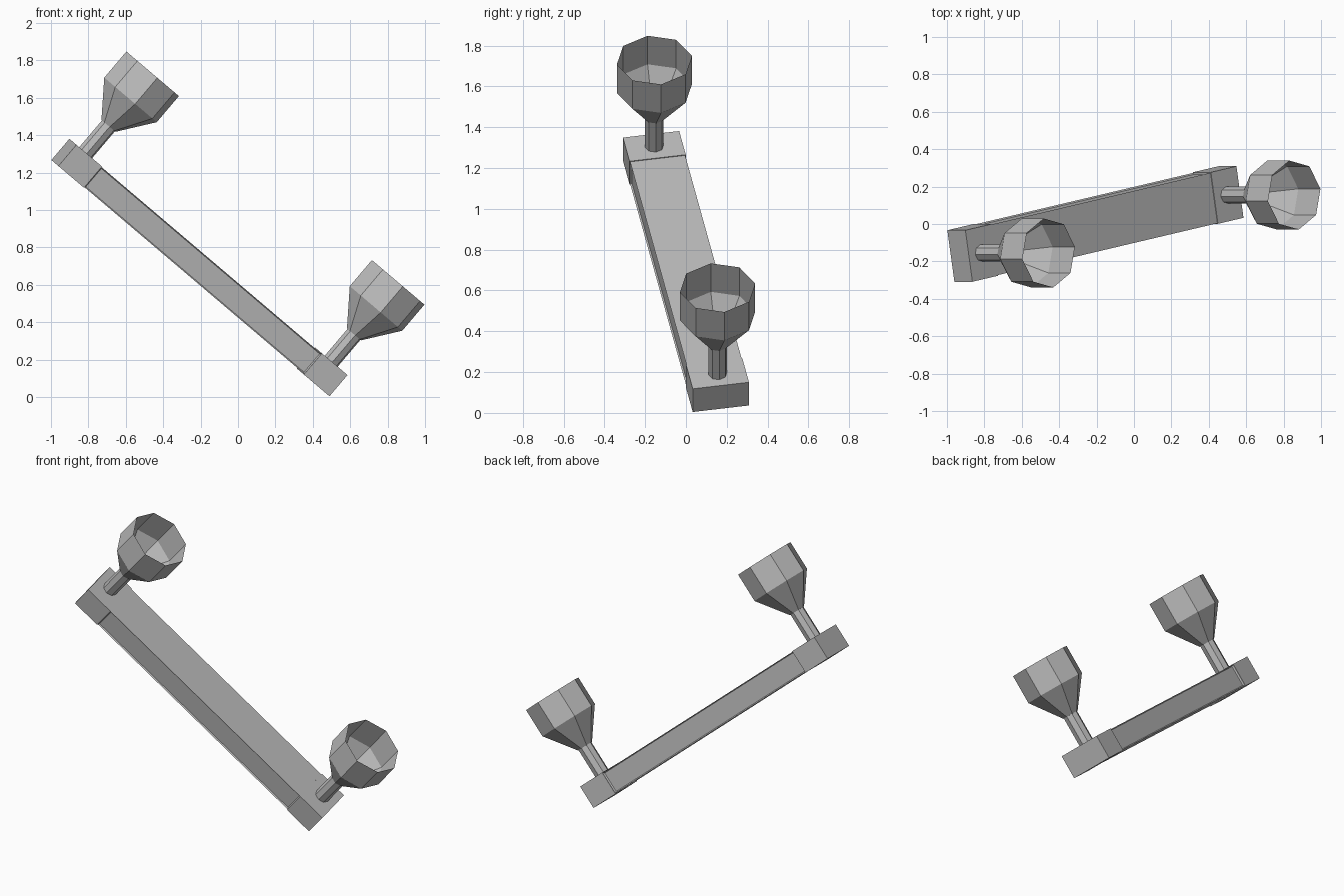
import bpy, bmesh, math
from mathutils import Matrix, Vector

cube = bpy.data.objects.get("Cube")
if cube:
    bpy.data.objects.remove(cube, do_unlink=True)

grey = bpy.data.materials.new("light_grey")
grey.use_nodes = True
grey.diffuse_color = (0.5, 0.5, 0.5, 1)
grey.node_tree.nodes["Principled BSDF"].inputs["Base Color"].default_value = (0.5, 0.5, 0.5, 1)

# Tilted frame: X along the bar, Y across it, Z along the cup axes; origin midway between the rims
along = Vector((0.75, 0.177, -0.637)).normalized()
up = Vector((0.637, 0, 0.75)).normalized()
across = up.cross(along)
frame = Matrix((along, across, up)).transposed().to_4x4()
frame.translation = (0.2, 0, 1.171)

BLOCK_TOP, BLOCK_BOTTOM = -0.553, -0.702
BLOCK_IN, BLOCK_OUT, HALF_WIDTH = 0.784, 0.966, 0.14
CUP_X = 0.875


def finish(name, bm):
    bmesh.ops.recalc_face_normals(bm, faces=bm.faces)
    mesh = bpy.data.meshes.new(name)
    bm.to_mesh(mesh)
    bm.free()
    mesh.materials.append(grey)
    obj = bpy.data.objects.new(name, mesh)
    obj.matrix_world = frame
    bpy.context.collection.objects.link(obj)
    return obj


def box_mesh(low, high):
    low, high = Vector(low), Vector(high)
    bm = bmesh.new()
    bmesh.ops.create_cube(bm, size=1)
    bmesh.ops.scale(bm, vec=high - low, verts=bm.verts)
    bmesh.ops.translate(bm, vec=(low + high) / 2, verts=bm.verts)
    return bm


def lathe(name, x, profile, cap_start=False, sides=8):
    """Faceted shape turned around the local Z axis at the given X."""
    bm = bmesh.new()
    rings = []
    for radius, z in profile:
        angles = [math.tau * i / sides for i in range(sides)]
        rings.append([bm.verts.new((x + radius * math.cos(a), radius * math.sin(a), z)) for a in angles])
    for lower, upper in zip(rings, rings[1:]):
        for i in range(sides):
            j = (i + 1) % sides
            bm.faces.new((lower[i], lower[j], upper[j], upper[i]))
    if cap_start:
        bm.faces.new(rings[0])
    return finish(name, bm)


# Bar with a shallow recessed panel along each long side
bar = box_mesh((-BLOCK_IN, -HALF_WIDTH + 0.003, BLOCK_BOTTOM + 0.004),
               (BLOCK_IN, HALF_WIDTH - 0.003, BLOCK_TOP - 0.004))
side_faces = [f for f in bar.faces if abs(f.normal.y) > 0.9]
bmesh.ops.inset_individual(bar, faces=side_faces, thickness=0.009, depth=-0.008)
finish("bar", bar)

# End blocks, stems and open cups
for side, sign in (("right", -1), ("left", 1)):
    xs = sorted((sign * BLOCK_IN, sign * BLOCK_OUT))
    finish(side + "_end_block", box_mesh((xs[0], -HALF_WIDTH, BLOCK_BOTTOM), (xs[1], HALF_WIDTH, BLOCK_TOP)))
    lathe(side + "_stem", sign * CUP_X, [(0.046, BLOCK_TOP), (0.046, -0.365)])
    lathe(side + "_cup", sign * CUP_X, [(0.05, -0.365), (0.187, -0.183), (0.187, 0)], cap_start=True)
